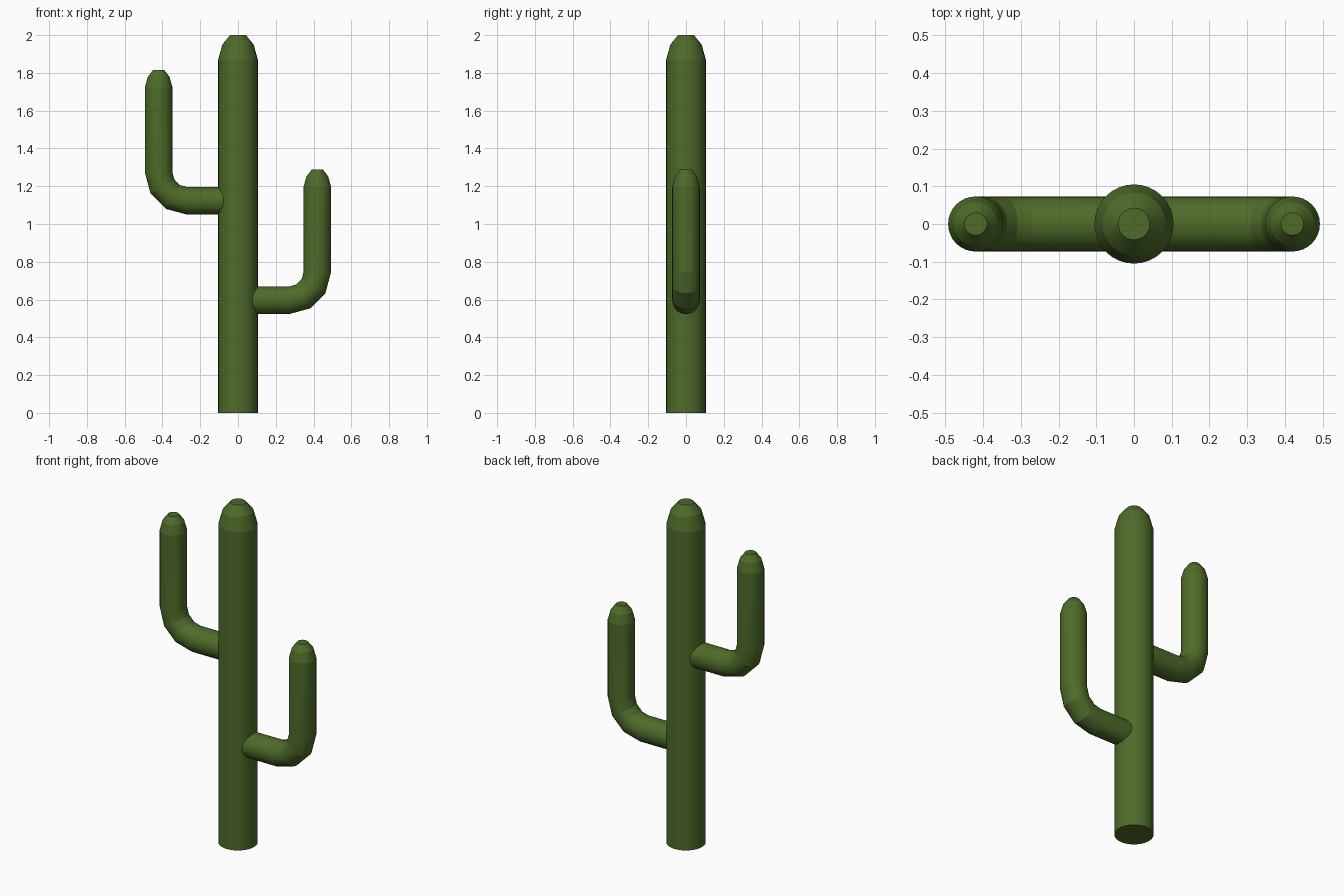
import bpy, bmesh, math
from mathutils import Vector

if "Cube" in bpy.data.objects:
    bpy.data.objects.remove(bpy.data.objects["Cube"])

SIDES = 32
green = bpy.data.materials.new("cactus green")
green.diffuse_color = (0.075, 0.147, 0.022, 1)
green.use_nodes = True
green.node_tree.nodes["Principled BSDF"].inputs["Base Color"].default_value = green.diffuse_color


def tube(name, stations):
    """Sweep circles along the xz plane; station = (x, z, tangent angle, radius)."""
    bm = bmesh.new()
    rings = []
    for x, z, a, r in stations:
        side = Vector((math.sin(a), 0, -math.cos(a)))   # across the path
        ring = []
        for i in range(SIDES):
            t = 2 * math.pi * i / SIDES
            p = Vector((x, 0, z)) + side * r * math.cos(t)
            p.y = r * math.sin(t)
            ring.append(bm.verts.new(p))
        rings.append(ring)
    for a, b in zip(rings, rings[1:]):
        for i in range(SIDES):
            j = (i + 1) % SIDES
            bm.faces.new((a[i], a[j], b[j], b[i]))
    bm.faces.new(rings[0])
    bm.faces.new(rings[-1])
    bmesh.ops.recalc_face_normals(bm, faces=bm.faces)
    mesh = bpy.data.meshes.new(name)
    bm.to_mesh(mesh)
    bm.free()
    mesh.materials.append(green)
    ob = bpy.data.objects.new(name, mesh)
    bpy.context.collection.objects.link(ob)
    bpy.ops.object.select_all(action='DESELECT')
    ob.select_set(True)
    bpy.context.view_layer.objects.active = ob
    bpy.ops.object.shade_smooth_by_angle(angle=math.radians(12))


def arm(name, s, z):
    """Arm leaving the trunk at height z towards side s, then bending up."""
    bend, reach, r = 0.15, 0.42, 0.073
    st = [(0.02 * s, z, 0 if s > 0 else math.pi, r)]
    for k in range(4):                                   # elbow
        t = math.radians(30 * k)
        st.append((s * (reach - bend + bend * math.sin(t)),
                   z + bend * (1 - math.cos(t)),
                   t if s > 0 else math.pi - t, r))
    for dz, cr in ((0.60, r), (0.655, 0.058), (0.692, 0.03)):   # shaft and tip
        st.append((s * reach, z + dz, math.pi / 2, cr))
    tube(name, st)


# trunk with tapered crown
tube("trunk", [(0, z, math.pi / 2, r) for z, r in
               ((0, 0.105), (1.87, 0.105), (1.95, 0.083), (2.0, 0.042))])
# two arms
arm("upper_left_arm", -1, 1.123)
arm("lower_right_arm", 1, 0.596)
